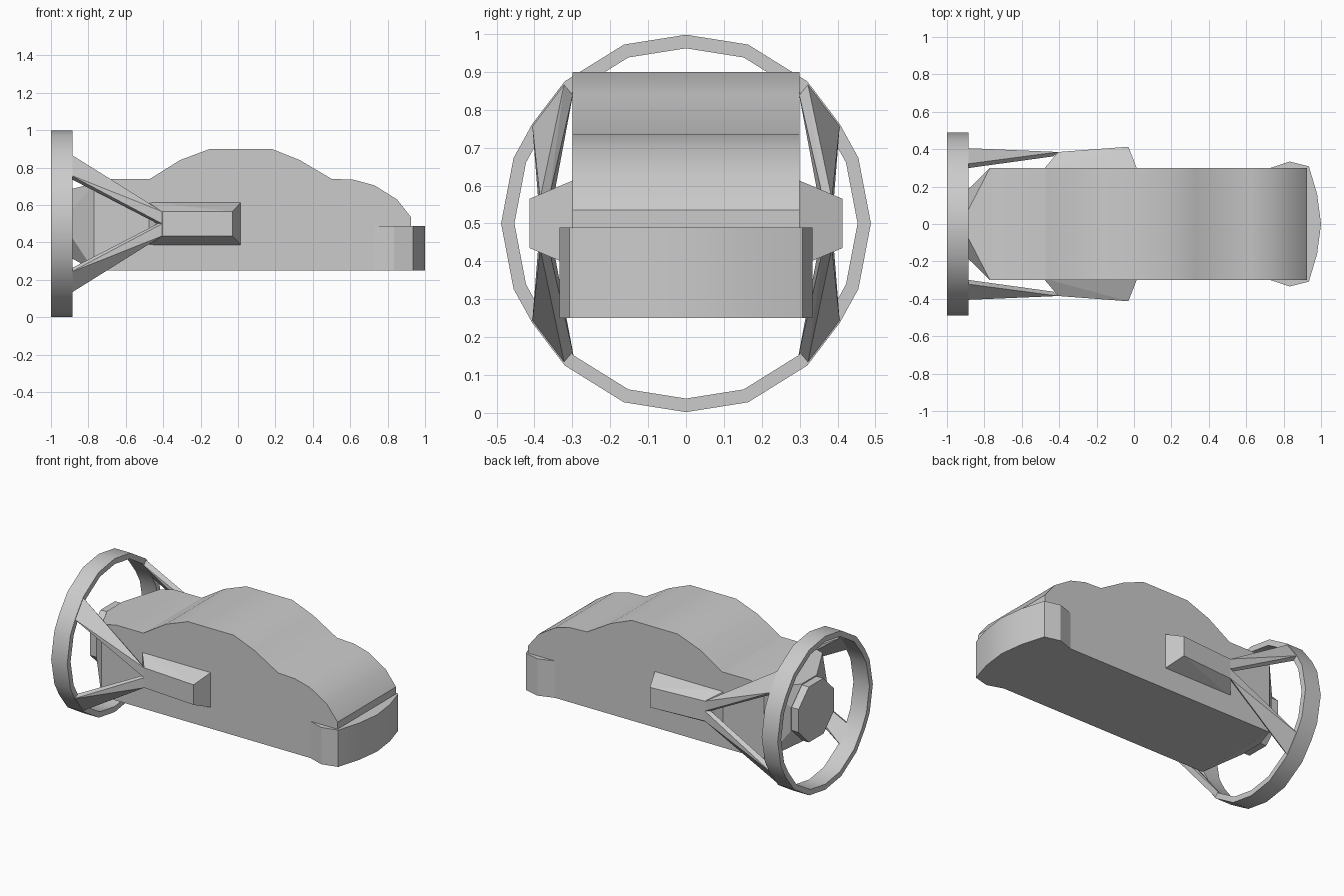
import bpy, bmesh, math

if "Cube" in bpy.data.objects:
    bpy.data.objects.remove(bpy.data.objects["Cube"])


def finish(name, bm, smooth=True):
    bmesh.ops.recalc_face_normals(bm, faces=bm.faces[:])
    me = bpy.data.meshes.new(name)
    bm.to_mesh(me)
    bm.free()
    ob = bpy.data.objects.new(name, me)
    bpy.context.collection.objects.link(ob)
    if smooth:
        bpy.ops.object.select_all(action='DESELECT')
        ob.select_set(True)
        bpy.context.view_layer.objects.active = ob
        bpy.ops.object.shade_smooth_by_angle(angle=math.radians(32))
    return ob


def prism(name, points, offset):
    """Extrude a closed outline by an offset vector."""
    bm = bmesh.new()
    face = bm.faces.new([bm.verts.new(p) for p in points])
    out = bmesh.ops.extrude_face_region(bm, geom=[face], use_keep_orig=True)
    verts = [g for g in out['geom'] if isinstance(g, bmesh.types.BMVert)]
    bmesh.ops.translate(bm, verts=verts, vec=offset)
    return finish(name, bm)


def hull(name, points):
    bm = bmesh.new()
    verts = [bm.verts.new(p) for p in points]
    bmesh.ops.convex_hull(bm, input=verts)
    bmesh.ops.dissolve_limit(bm, angle_limit=0.01, verts=bm.verts[:], edges=bm.edges[:])
    return finish(name, bm, smooth=False)


# Main body: side profile extruded across the width
profile = [(-.77, .25), (.925, .25), (.925, .535), (.85, .63), (.73, .705), (.62, .735),
           (.50, .74), (.33, .84), (.18, .90), (-.15, .90), (-.31, .84), (-.47, .74),
           (-.67, .74), (-.77, .715)]
prism("body", [(x, -.3, z) for x, z in profile], (0, .6, 0))

# Rounded front bumper
half = [(.73, .30), (.833, .334), (.935, .308), (.979, .16)]
outline = half + [(1.0, 0)] + [(x, -y) for x, y in reversed(half)]
prism("front_bumper", [(x, y, .25) for x, y in outline], (0, 0, .239))

# Tapered tail running from the square body into an octagonal nozzle
R = .18 / math.cos(math.pi / 8)
octagon = [(R * math.cos(math.pi / 8 + i * math.pi / 4),
            .5 + R * math.sin(math.pi / 8 + i * math.pi / 4)) for i in range(8)]
rect = [(-.77, y, z) for y in (-.3, .3) for z in (.25, .715)]
hull("tail_taper", rect + [(-.885, y * 1.04, .5 + (z - .5) * 1.04) for y, z in octagon])
prism("tail_nozzle", [(-.88, y, z) for y, z in octagon], (-.055, 0, 0))

# Tail ring: uneven polygon, one quadrant mirrored around
quad = [(.488, 0), (.455, .173), (.406, .262), (.32, .375), (.164, .472), (0, .498)]
top = quad + [(-y, z) for y, z in reversed(quad[:-1])]
loop = top + [(y, -z) for y, z in reversed(top[1:-1])]
bm = bmesh.new()
rows = [[bm.verts.new((x, y * s, .5 + z * s)) for y, z in loop]
        for x, s in ((-1, 1), (-.885, 1), (-.885, .928), (-1, .928))]
n = len(loop)
for a in range(4):
    b = (a + 1) % 4
    for i in range(n):
        j = (i + 1) % n
        bm.faces.new((rows[a][i], rows[a][j], rows[b][j], rows[b][i]))
finish("tail_ring", bm)

# Side pods and the pairs of struts that carry the ring
for side, s in (("right", -1), ("left", 1)):
    pod = [(x, s * .29, z) for x in (-.485, .018) for z in (.383, .617)]
    pod += [(x, s * y, z) for x, y in ((-.405, .385), (-.03, .413)) for z in (.435, .565)]
    hull(side + "_pod", pod)
    for level, v in (("upper", 1), ("lower", -1)):
        ends = [(-.90, s * y * k, .5 + v * z * k)
                for y, z in (quad[2], quad[3]) for k in (1, .928)]
        ends += [(-.405, s * .385, .5), (-.405, s * .385, .5 + v * .065),
                 (-.43, s * .362, .5), (-.43, s * .362, .5 + v * .065)]
        hull(side + "_" + level + "_strut", ends)
